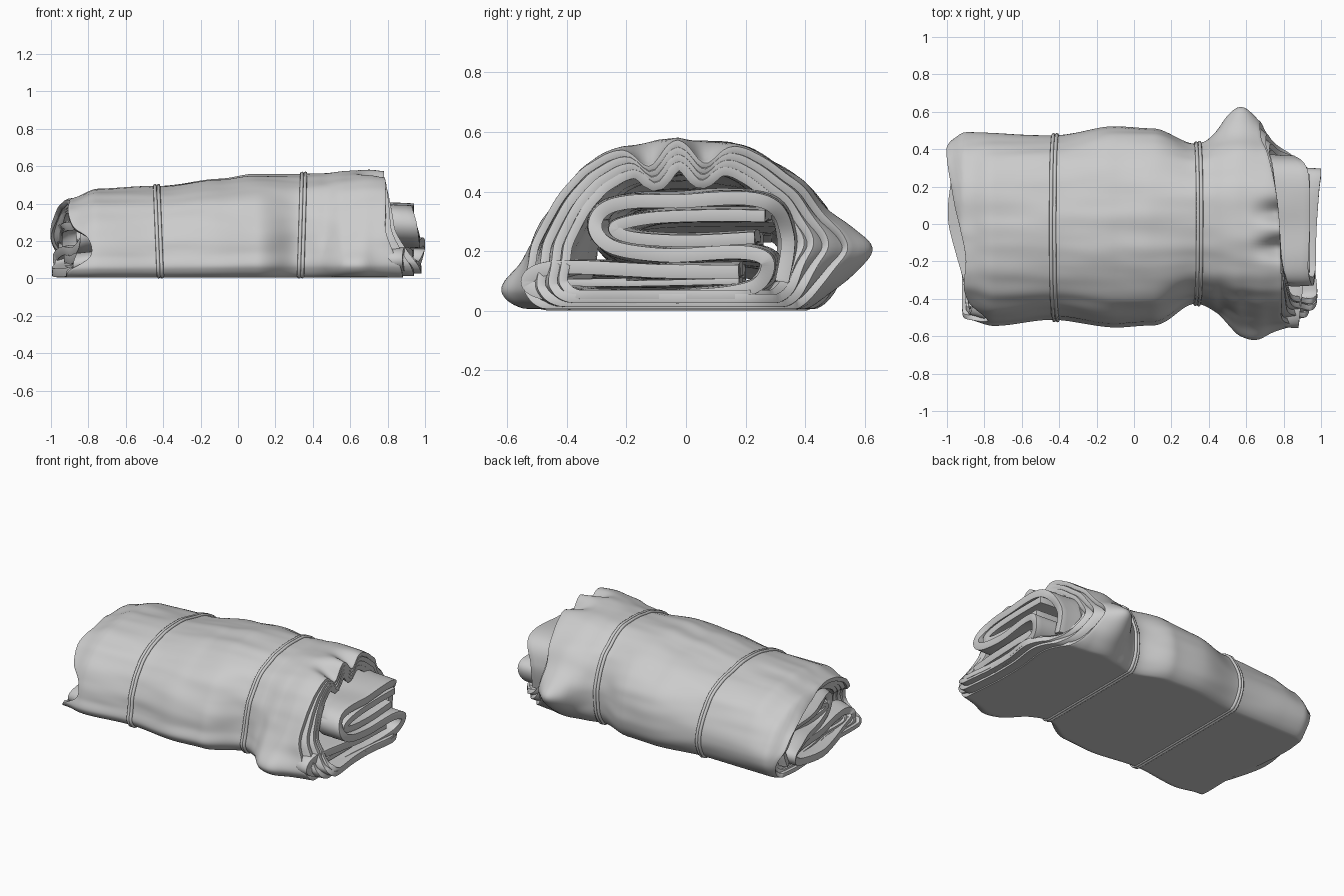
import bpy, math
from mathutils import Vector, noise

if "Cube" in bpy.data.objects:
    bpy.data.objects.remove(bpy.data.objects["Cube"])


def spline(pts, t, closed):
    """Catmull-Rom point at t in 0..1 through tuples of any length."""
    n = len(pts)
    f = t * (n if closed else n - 1)
    i = int(f) if closed else min(int(f), n - 2)
    f -= i
    get = (lambda k: pts[k % n]) if closed else (lambda k: pts[max(0, min(n - 1, k))])
    return [0.5 * (2 * b + (c - a) * f + (2 * a - 5 * b + 4 * c - d) * f * f
                   + (3 * b - a - 3 * c + d) * f ** 3)
            for a, b, c, d in zip(get(i - 1), get(i), get(i + 1), get(i + 2))]


def smooth(a, b, v):
    v = max(0, min(1, (v - a) / (b - a)))
    return v * v * (3 - 2 * v)


def bell(v, c, s):
    return math.exp(-((v - c) / s) ** 2)


# stations along the bundle: x, back half width, front half width, height
STATIONS = [(-1.0, .43, .49, .36), (-.9, .48, .51, .43), (-.75, .48, .545, .48),
            (-.43, .475, .51, .495), (-.1, .525, .55, .53), (.1, .515, .535, .555),
            (.33, .43, .42, .56), (.45, .46, .45, .565), (.57, .48, .50, .575),
            (.7, .46, .53, .58), (.8, .45, .54, .57), (1.0, .44, .52, .56)]


def station(x):
    x = max(-1, min(1, x))
    for p, q in zip(STATIONS, STATIONS[1:]):
        if x <= q[0]:
            f = smooth(p[0], q[0], x)
            return [a + (b - a) * f for a, b in zip(p[1:], q[1:])]
    return STATIONS[-1][1:]


# wrap outline: y, z (unit), left end x, right end x
WRAP = [(0, 0, -.95, .86), (.5, 0, -.97, .88), (.8, 0, -.96, .82), (.95, .12, -.95, .74),
        (1, .35, -.97, .68), (.94, .56, -1, .68), (.78, .77, -1, .72), (.5, .93, -.98, .75),
        (.22, .985, -.96, .77), (-.05, 1, -.93, .78), (-.36, .96, -.9, .785),
        (-.64, .84, -.91, .79), (-.84, .64, -.88, .79), (-.93, .45, -.8, .79),
        (-.98, .25, -.79, .83), (-1, .1, -.9, .87), (-.85, 0, -.92, .88), (-.4, 0, -.92, .86)]


def wrap_point(t, u, k=1.0, dx=0.0, x=None):
    """Point on the wrap; k shrinks it for nested layers, x forces a station."""
    yn, zn, xl, xr = spline(WRAP, t, True)
    if x is None:
        x = xl + (xr + dx * (1 - zn) - xl) * u
    back, front, h = station(x)
    y = yn * (back if yn > 0 else front)
    z = max(0, zn) * h
    # flared corners beyond the second tie
    flare = smooth(.36, .5, x)
    if yn > 0:
        y += .15 * flare * bell(x, .57, .14) * bell(z, .21, .12) * yn
    else:
        y += .11 * flare * bell(x, .61, .14) * bell(z, .06, .13) * yn
    # single pinched pleat on top, sharpest at the right end
    if zn > .5:
        z -= .075 * smooth(.6, .8, x) * bell(abs(y + .03), .095, .055)
    # soft lengthwise wrinkles
    w = noise.noise(Vector((x * 1.6, y * 6, z * 7))) * .016
    w += noise.noise(Vector((x * 3, y * 13, z * 13 + 5))) * .005
    w *= smooth(.0, .12, z)
    d = Vector((0, y, z - .2)).normalized()
    y, z = y + d.y * w, z + d.z * w
    return Vector((x, y * k, max(.006, .2 + (z - .2) * k)))


def sheet(name, func, nt, nu, closed, thick, offset):
    verts = [func(i / (nt if closed else nt - 1), j / (nu - 1))
             for j in range(nu) for i in range(nt)]
    faces = [(j * nt + i, j * nt + (i + 1) % nt, (j + 1) * nt + (i + 1) % nt, (j + 1) * nt + i)
             for j in range(nu - 1) for i in range(nt if closed else nt - 1)]
    me = bpy.data.meshes.new(name)
    me.from_pydata(verts, [], faces)
    ob = bpy.data.objects.new(name, me)
    bpy.context.collection.objects.link(ob)
    me.polygons.foreach_set("use_smooth", [True] * len(me.polygons))
    m = ob.modifiers.new("thickness", 'SOLIDIFY')
    m.thickness, m.offset = thick, offset
    b = ob.modifiers.new("soft_edge", 'BEVEL')
    b.width, b.segments, b.limit_method, b.angle_limit = .009, 2, 'ANGLE', 1.0
    return ob


# outer wrap and the layers nested inside it
sheet("outer_wrap", lambda t, u: wrap_point(t, u), 180, 90, True, .026, -1)
for name, k, dx, u0 in (("second_wrap", .935, .06, .01), ("third_wrap", .87, .1, .015),
                        ("fourth_wrap", .805, .1, .02)):
    sheet(name, lambda t, u: wrap_point(t, u0 + (1 - u0) * u, k, dx), 140, 45, True, .03, -1)

# zigzag folded cloth in the core: y, z, left end x, right end x
FOLD = [(.36, .1, -.96, .86), (.38, .25, -.95, .86), (.3, .37, -.95, .93), (0, .375, -.93, .94),
        (-.24, .36, -.86, .93), (-.31, .29, -.84, .955), (-.25, .215, -.86, .97),
        (-.05, .19, -.9, .975), (.2, .2, -.96, .99), (.31, .165, -.98, 1), (.25, .08, -.98, .97),
        (0, .05, -.99, .94), (-.4, .05, -.9, .9), (-.53, .09, -.88, .88),
        (-.45, .145, -.86, .89), (-.1, .135, -.9, .93), (.2, .135, -.93, .94)]


def fit(x, y, z):
    """Squeeze a core point to the local size of the bundle."""
    back, front, h = station(x)
    s = min(1, (back / .5 if y > 0 else front / (.53 if x > .8 else .59)))
    return y * s, z * h / .57


def fold_point(t, u):
    y, z, xl, xr = spline(FOLD, t, False)
    x = xl + (xr - xl) * u
    n = noise.noise(Vector((x * 3, y * 5, z * 5))) * .008
    y, z = fit(x, y, z)
    return Vector((x, y, max(.03, z + n)))


sheet("folded_core", fold_point, 170, 50, False, .046, 0)

# second layer lining the inside of the upper roll
HEM = [(.3, .322), (.1, .324), (-.12, .315), (-.24, .285), (-.19, .25), (0, .237), (.26, .248)]
# thinner layer lining the inside of the lower fold
LOWER_HEM = [(.2, .1), (-.2, .092), (-.43, .095), (-.2, .1)]


def hem(name, pts, x0, x1, thick):
    def point(t, u):
        x = x0 + (x1 - x0) * u
        return Vector((x, *fit(x, *spline(pts, t, False))))
    sheet(name, point, 60, 30, False, thick, 0)


hem("upper_hem", HEM, -.86, .94, .04)
hem("lower_hem", LOWER_HEM, -.86, .89, .02)


# two tie cords, each a pair of strands
def tie(name, x0, lean):
    cu = bpy.data.curves.new(name, 'CURVE')
    cu.dimensions = '3D'
    cu.bevel_depth, cu.bevel_resolution = .010, 2
    for dx in (-.009, .009):
        n = 90
        sp = cu.splines.new('POLY')
        sp.points.add(n - 1)
        sp.use_cyclic_u = True
        for i, p in enumerate(sp.points):
            q = wrap_point(i / n, 0, 1.006, x=x0 + dx)
            q.x += lean * (q.z - .25)
            q.z = max(q.z, .010)
            p.co = (*q, 1)
    ob = bpy.data.objects.new(name, cu)
    bpy.context.collection.objects.link(ob)


tie("left_tie", -.425, -.04)
tie("right_tie", .342, .03)
